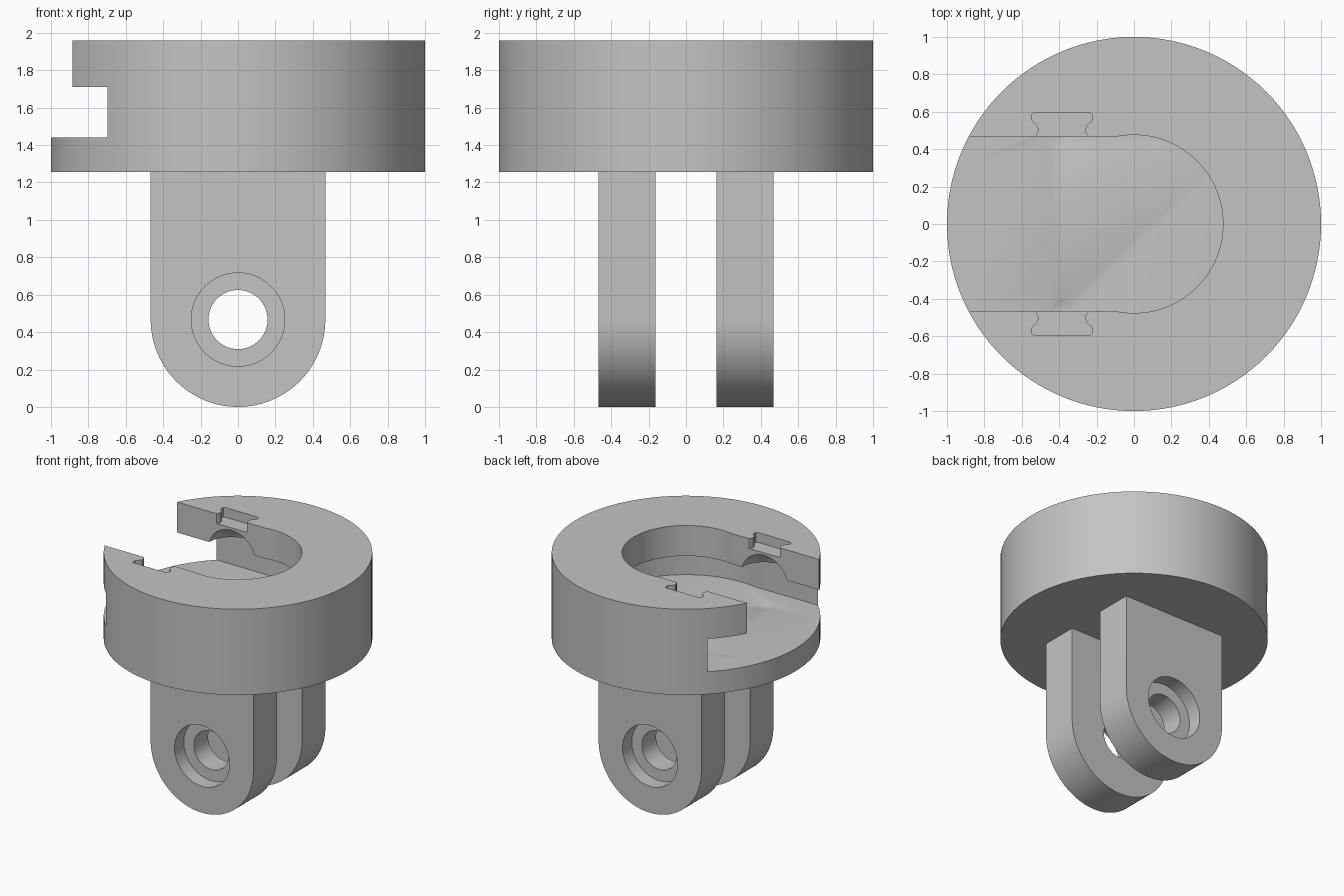
import bpy, bmesh
from math import sin, cos, pi, radians
from mathutils import Matrix, Vector

cube = bpy.data.objects.get("Cube")
if cube:
    bpy.data.objects.remove(cube, do_unlink=True)

grey = bpy.data.materials.new("plain grey")
grey.use_nodes = True
colour = (0.55, 0.55, 0.55, 1)
grey.diffuse_color = colour
grey.node_tree.nodes["Principled BSDF"].inputs["Base Color"].default_value = colour


def arc(radius, start, end, steps, cx=0, cy=0):
    angles = [radians(start + (end - start) * i / steps) for i in range(steps + 1)]
    return [(cx + radius * cos(a), cy + radius * sin(a)) for a in angles]


def finish(name, bm):
    bmesh.ops.recalc_face_normals(bm, faces=bm.faces)
    mesh = bpy.data.meshes.new(name)
    bm.to_mesh(mesh)
    bm.free()
    mesh.materials.append(grey)
    obj = bpy.data.objects.new(name, mesh)
    bpy.context.collection.objects.link(obj)
    return obj


def prism(name, outline, low, high, upright=False):
    """Extrude an outline along z, or along y when upright."""
    place = (lambda u, v, w: (u, w, v)) if upright else (lambda u, v, w: (u, v, w))
    bm = bmesh.new()
    face = bm.faces.new([bm.verts.new(place(u, v, low)) for u, v in outline])
    new = bmesh.ops.extrude_face_region(bm, geom=[face])["geom"]
    verts = [g for g in new if isinstance(g, bmesh.types.BMVert)]
    bmesh.ops.translate(bm, verts=verts, vec=Vector(place(0, 0, high - low)))
    return finish(name, bm)


def disc(name, radius, low, high, cx=0, cy=0, upright=False, steps=64):
    return prism(name, arc(radius, 0, 360, steps, cx, cy)[:-1], low, high, upright)


def ball(name, radius, centre):
    bm = bmesh.new()
    bmesh.ops.create_uvsphere(bm, u_segments=48, v_segments=24, radius=radius,
                              matrix=Matrix.Translation(centre))
    return finish(name, bm)


def activate(obj):
    bpy.ops.object.select_all(action="DESELECT")
    obj.select_set(True)
    bpy.context.view_layer.objects.active = obj


def cut(obj, cutters):
    activate(obj)
    for cutter in cutters:
        cutter.hide_render = True
        mod = obj.modifiers.new("cut", "BOOLEAN")
        mod.operation = "DIFFERENCE"
        mod.solver = "EXACT"
        mod.object = cutter
        bpy.ops.object.modifier_apply(modifier=mod.name)
        bpy.data.objects.remove(cutter, do_unlink=True)


def smooth(obj):
    activate(obj)
    bpy.ops.object.shade_smooth_by_angle(angle=radians(30))


# Round head with a stepped keyhole slot opening towards -x
head = disc("round_head", 1, 1.255, 1.96, steps=128)


def slot(name, half, radius, low, high):
    outline = [(-1.3, -half)] + arc(radius, -100, 100, 64) + [(-1.3, half)]
    return prism(name, outline, low, high)


cutters = [slot("wide_slot", 0.717, 0.725, 1.44, 1.71),
           slot("narrow_slot", 0.467, 0.476, 1.5, 2.1)]

# Waisted clip notches and ball detents in both slot walls
notch_x = -0.385
half_notch = [(0.14, 0.4), (0.14, 0.47), (0.127, 0.49), (0.125, 0.51), (0.135, 0.53),
              (0.158, 0.55), (0.164, 0.57), (0.16, 0.587), (0.147, 0.595)]
for side in (-1, 1):
    outline = [(notch_x + u, side * v) for u, v in half_notch]
    outline += [(notch_x - u, side * v) for u, v in reversed(half_notch)]
    cutters.append(prism("clip_notch", outline, 1.88, 2.1))
    cutters.append(ball("ball_detent", 0.215, (notch_x, side * 0.467, 1.645)))
cut(head, cutters)
smooth(head)

# Two rounded lugs with counterbored bolt holes
R = 0.467
for side, name in ((-1, "front_lug"), (1, "back_lug")):
    outline = [(-R, 1.255)] + arc(R, 180, 360, 48, 0, R) + [(R, 1.255)]
    lug = prism(name, outline, side * 0.163, side * R, upright=True)
    cut(lug, [disc("bolt_hole", 0.158, -0.6, 0.6, 0, R, True),
              disc("counterbore", 0.25, side * 0.347, side * 0.6, 0, R, True)])
    smooth(lug)
